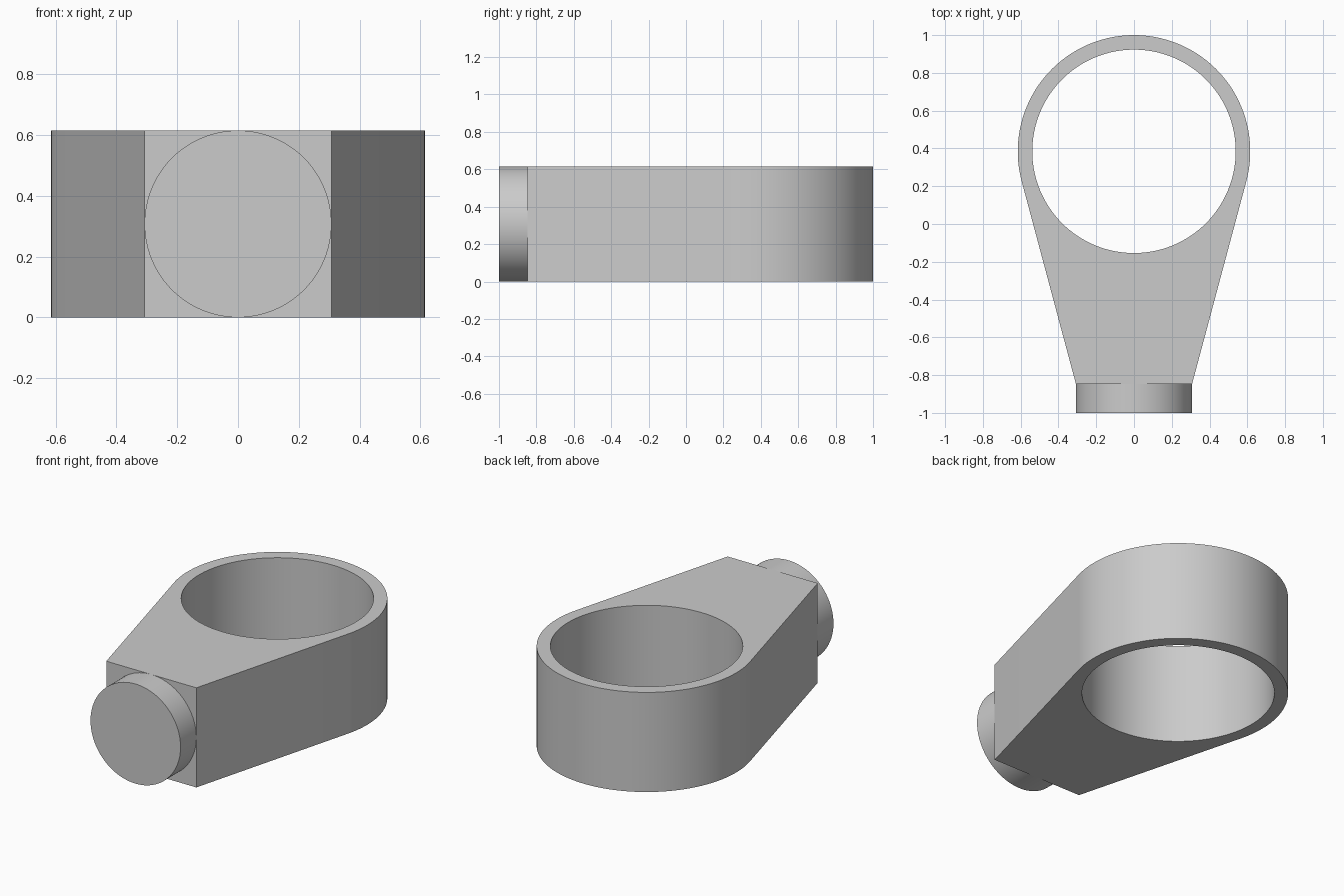
import bpy
import bmesh
import math
from mathutils import Matrix, Vector

cube = bpy.data.objects.get("Cube")
if cube:
    bpy.data.objects.remove(cube, do_unlink=True)

UNIT = 2 / 13                # whole model is 13 units long
HEIGHT = 4 * UNIT
OUTER, INNER = 4 * UNIT, 3.5 * UNIT
RING_Y = 1 - OUTER           # centre of the ring
FRONT_Y = -1 + UNIT          # front face of the body
HALF_FRONT = 2 * UNIT

grey = bpy.data.materials.new("light grey")
grey.use_nodes = True
colour = (0.6, 0.6, 0.6, 1)
grey.diffuse_color = colour
grey.node_tree.nodes["Principled BSDF"].inputs["Base Color"].default_value = colour


def arc(radius, start, end, count):
    """Points on a circle about the ring centre."""
    angles = [start + (end - start) * i / count for i in range(count + 1)]
    return [(radius * math.cos(a), RING_Y + radius * math.sin(a)) for a in angles]


def finish(bm, name):
    bmesh.ops.recalc_face_normals(bm, faces=bm.faces)
    mesh = bpy.data.meshes.new(name)
    bm.to_mesh(mesh)
    bm.free()
    mesh.materials.append(grey)
    obj = bpy.data.objects.new(name, mesh)
    bpy.context.collection.objects.link(obj)
    bpy.ops.object.select_all(action='DESELECT')
    obj.select_set(True)
    bpy.context.view_layer.objects.active = obj
    bpy.ops.object.shade_smooth_by_angle(angle=math.radians(30))
    return obj


# Ring body: sides run from the front corners tangent to the outer circle
dx, dy = HALF_FRONT, FRONT_Y - RING_Y
tangent = math.atan2(dy, dx) + math.acos(OUTER / math.hypot(dx, dy))
outline = [(-HALF_FRONT, FRONT_Y), (HALF_FRONT, FRONT_Y)]
outline += arc(OUTER, tangent, math.pi - tangent, 80)
hole = arc(INNER, 0, math.tau, 128)[:-1]

bm = bmesh.new()
edges = []
for loop in (outline, hole):
    verts = [bm.verts.new((x, y, 0)) for x, y in loop]
    edges += [bm.edges.new((verts[i - 1], verts[i])) for i in range(len(verts))]
bmesh.ops.triangle_fill(bm, edges=edges, use_beauty=True, normal=Vector((0, 0, 1)))
raised = bmesh.ops.extrude_face_region(bm, geom=bm.faces[:], use_keep_orig=True)["geom"]
bmesh.ops.translate(bm, vec=(0, 0, HEIGHT),
                    verts=[v for v in raised if isinstance(v, bmesh.types.BMVert)])
finish(bm, "ring_body")

# Round boss on the front face
bm = bmesh.new()
place = Matrix.Translation((0, -1 + UNIT / 2, HEIGHT / 2)) @ Matrix.Rotation(math.pi / 2, 4, 'X')
bmesh.ops.create_cone(bm, cap_ends=True, segments=96, radius1=HALF_FRONT,
                      radius2=HALF_FRONT, depth=UNIT, matrix=place)
finish(bm, "front_boss")
